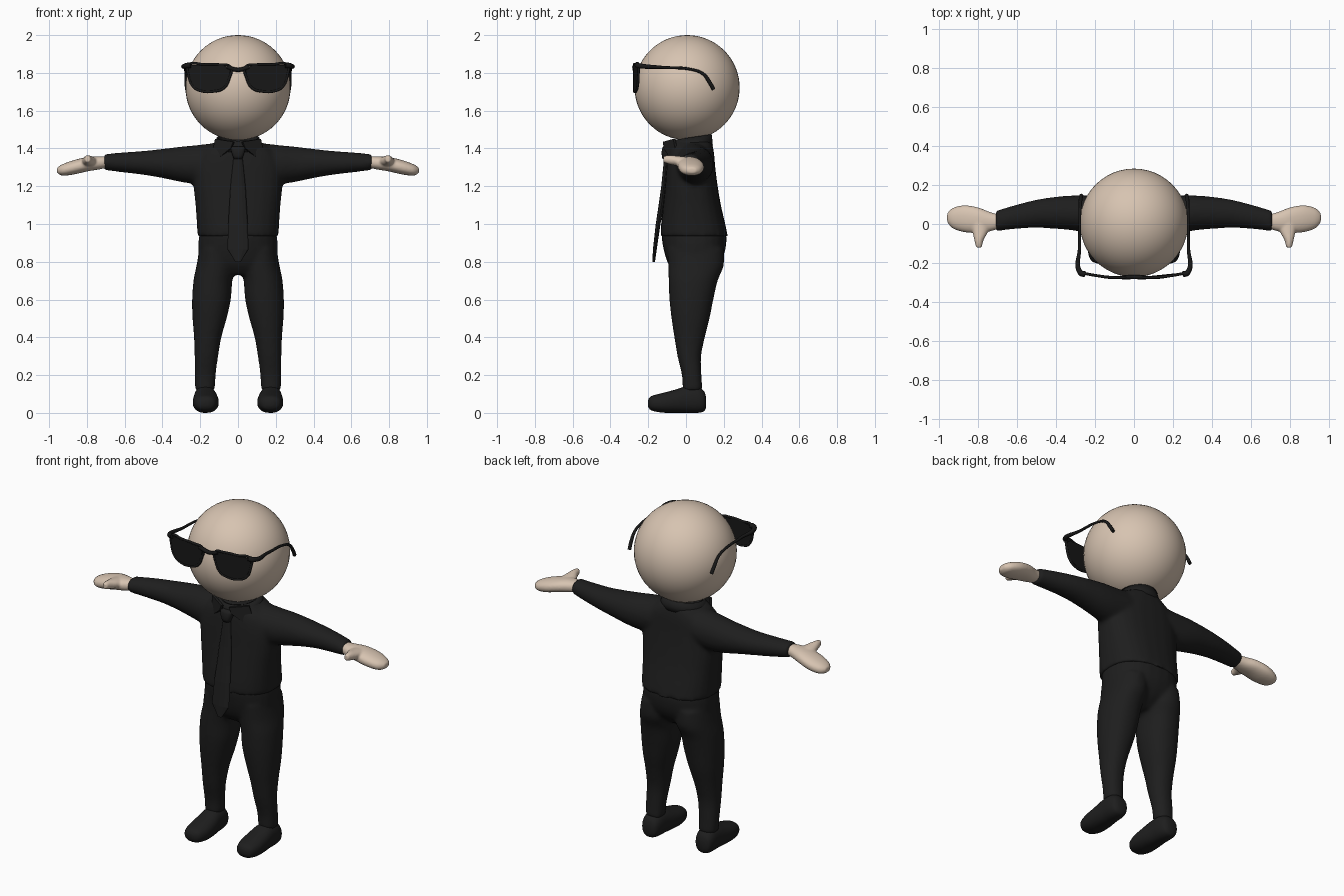
import bpy, bmesh, math
from mathutils import Vector

if "Cube" in bpy.data.objects:
    bpy.data.objects.remove(bpy.data.objects["Cube"])


def material(name, r, g, b):
    m = bpy.data.materials.new(name)
    m.use_nodes = True
    m.diffuse_color = (r, g, b, 1)
    bsdf = m.node_tree.nodes["Principled BSDF"]
    bsdf.inputs["Base Color"].default_value = (r, g, b, 1)
    bsdf.inputs["Roughness"].default_value = 0.7
    return m


SKIN = material("beige skin", 0.68, 0.55, 0.44)
CLOTH = material("black cloth", 0.013, 0.013, 0.013)
GLASS = material("dark glass", 0.009, 0.009, 0.009)


def finish(bm, name, mat, smooth=True):
    bmesh.ops.recalc_face_normals(bm, faces=bm.faces)
    mesh = bpy.data.meshes.new(name)
    for f in bm.faces:
        f.smooth = smooth
    bm.to_mesh(mesh)
    bm.free()
    mesh.materials.append(mat)
    ob = bpy.data.objects.new(name, mesh)
    bpy.context.collection.objects.link(ob)
    return ob


def smooth_sections(rows, steps):
    """Catmull-Rom resampling of a list of section rows."""
    rows = [Vector(r) for r in rows]
    out = []
    for i in range(len(rows) - 1):
        a, b, c, d = rows[max(i - 1, 0)], rows[i], rows[i + 1], rows[min(i + 2, len(rows) - 1)]
        for k in range(steps):
            t = k / steps
            out.append(b + (c - a) * (t / 2) + (a * 2 - b * 5 + c * 4 - d) * (t * t / 2)
                       + (b * 3 - a - c * 3 + d) * (t ** 3 / 2))
    return out + [rows[-1]]


def loft(bm, axis, rows, side=1, power=1.0, steps=4, count=24):
    """Rows are (position, low and high of each remaining axis)."""
    u, v = [i for i in range(3) if i != axis]
    rings = []
    for t, u0, u1, v0, v1 in smooth_sections(rows, steps):
        ring = []
        for k in range(count):
            a = math.tau * k / count
            c, s = math.cos(a), math.sin(a)
            p = [0, 0, 0]
            p[axis] = t
            p[u] = (u0 + u1) / 2 + (u1 - u0) / 2 * math.copysign(abs(c) ** power, c)
            p[v] = (v0 + v1) / 2 + (v1 - v0) / 2 * math.copysign(abs(s) ** power, s)
            ring.append(bm.verts.new((p[0] * side, p[1], p[2])))
        rings.append(ring)
    for lo, hi in zip(rings, rings[1:]):
        for k in range(count):
            n = (k + 1) % count
            bm.faces.new((lo[k], lo[n], hi[n], hi[k]))
    bm.faces.new(rings[0])
    bm.faces.new(rings[-1])


def fuse(ob, voxel, rounds):
    """Blend overlapping shells into one soft surface."""
    m = ob.modifiers.new("fuse", 'REMESH')
    m.mode = 'VOXEL'
    m.voxel_size = voxel
    m.use_smooth_shade = True
    s = ob.modifiers.new("soften", 'SMOOTH')
    s.factor = 0.5
    s.iterations = rounds


def tube(name, points, radius, mat, cyclic=False, radii=None):
    cu = bpy.data.curves.new(name, 'CURVE')
    cu.dimensions = '3D'
    cu.bevel_depth = radius
    cu.bevel_resolution = 2
    cu.resolution_u = 6
    sp = cu.splines.new('BEZIER')
    sp.bezier_points.add(len(points) - 1)
    for i, (bp, p) in enumerate(zip(sp.bezier_points, points)):
        bp.co = p
        bp.handle_left_type = bp.handle_right_type = 'AUTO'
        bp.radius = radii[i] if radii else 1
    sp.use_cyclic_u = cyclic
    cu.use_fill_caps = True
    cu.materials.append(mat)
    ob = bpy.data.objects.new(name, cu)
    bpy.context.collection.objects.link(ob)
    return ob


# Head
bm = bmesh.new()
bmesh.ops.create_uvsphere(bm, u_segments=48, v_segments=32, radius=0.278)
bmesh.ops.translate(bm, verts=bm.verts, vec=(0, 0.006, 1.722))
finish(bm, "head", SKIN)

# Shirt: torso and sleeves blended together
bm = bmesh.new()
loft(bm, 2, [(0.935, -.215, .215, -.135, .222), (1.0, -.218, .218, -.132, .208),
             (1.1, -.225, .225, -.122, .185), (1.2, -.235, .235, -.112, .168),
             (1.3, -.235, .235, -.104, .155), (1.38, -.2, .2, -.095, .148),
             (1.44, -.11, .11, -.08, .135)], power=0.8)
sleeve = [(0.08, -.06, .14, 1.22, 1.435), (.2, -.055, .145, 1.21, 1.42),
          (.3, -.035, .147, 1.222, 1.41), (.4, -.025, .14, 1.243, 1.398),
          (.5, -.02, .125, 1.26, 1.387), (.6, -.025, .1, 1.272, 1.38),
          (.71, -.038, .068, 1.286, 1.37)]
for side in (1, -1):
    loft(bm, 0, sleeve, side)
fuse(finish(bm, "shirt", CLOTH), 0.011, 8)

# Trousers: hips and two legs blended together
bm = bmesh.new()
loft(bm, 2, [(0.73, -.12, .12, -.05, .1), (.78, -.195, .195, -.09, .165),
             (.85, -.21, .21, -.115, .205), (.94, -.206, .206, -.13, .214),
             (.98, -.19, .19, -.12, .19)], power=0.85)
leg = [(0.12, .122, .227, -.018, .088), (.2, .118, .23, -.022, .082),
       (.3, .105, .23, -.045, .08), (.4, .088, .233, -.062, .1),
       (.5, .06, .241, -.077, .125), (.6, .038, .243, -.088, .145),
       (.7, .03, .236, -.092, .168), (.78, .015, .22, -.095, .2),
       (.87, .02, .205, -.1, .2)]
for side in (1, -1):
    loft(bm, 2, leg, side, 0.92)
fuse(finish(bm, "trousers", CLOTH), 0.011, 6)

# Shoes
shoe = [(-0.202, .155, .19, .035, .065), (-.185, .122, .222, .014, .088),
        (-.13, .104, .238, .002, .104), (-.06, .104, .238, 0, .122),
        (0, .112, .234, 0, .14), (.06, .118, .232, 0, .14),
        (.095, .13, .222, .008, .115), (.107, .15, .2, .03, .08)]
for side, label in ((1, "left"), (-1, "right")):
    bm = bmesh.new()
    loft(bm, 1, shoe, side, 0.85)
    finish(bm, label + "_shoe", CLOTH)

# Mitten hands with thumbs
palm = [(0.69, -.022, .048, 1.298, 1.358), (.74, -.038, .062, 1.288, 1.358),
        (.8, -.046, .085, 1.278, 1.354), (.87, -.042, .096, 1.262, 1.338),
        (.93, -.022, .082, 1.256, 1.316), (.958, .01, .055, 1.27, 1.298)]
thumb = [(0.03, .735, .84, 1.295, 1.352), (-.04, .75, .828, 1.306, 1.36),
         (-.085, .772, .818, 1.315, 1.364), (-.12, .78, .81, 1.326, 1.36)]
for side, label in ((1, "left"), (-1, "right")):
    bm = bmesh.new()
    loft(bm, 0, palm, side, 0.9)
    loft(bm, 1, thumb, side)
    fuse(finish(bm, label + "_hand", SKIN), 0.006, 5)

# Standing collar band, higher at the back
bm = bmesh.new()
rings = []
for rx, ry, low in ((.135, .122, 1.395), (.128, .12, 1.42), (.112, .116, 1.455)):
    ring = []
    for k in range(40):
        a = math.tau * k / 40
        y = 0.02 + ry * math.sin(a)
        ring.append(bm.verts.new((rx * math.cos(a), y, low + 0.15 * y)))
    rings.append(ring)
for lo, hi in zip(rings, rings[1:]):
    for k in range(40):
        n = (k + 1) % 40
        bm.faces.new((lo[k], lo[n], hi[n], hi[k]))
band = finish(bm, "collar_band", CLOTH)
band.modifiers.new("thickness", 'SOLIDIFY').thickness = 0.012

# Folded collar points
wing = [(.022, 1.435), (.035, 1.402), (.092, 1.355), (.13, 1.392), (.118, 1.45)]
for side, label in ((1, "left"), (-1, "right")):
    bm = bmesh.new()
    bm.faces.new([bm.verts.new((side * x, -0.118 + 4 * x * x, z)) for x, z in wing])
    ob = finish(bm, label + "_collar_point", CLOTH, False)
    m = ob.modifiers.new("thickness", 'SOLIDIFY')
    m.thickness = 0.014
    m.offset = 0

# Necktie blade and knot
bm = bmesh.new()
loft(bm, 2, [(0.8, -.014, .014, -.178, -.164), (.865, -.056, .056, -.175, -.155),
             (1.0, -.052, .052, -.16, -.135), (1.1, -.046, .046, -.145, -.115),
             (1.2, -.04, .04, -.131, -.105), (1.35, -.024, .024, -.116, -.09)],
     steps=1, count=12)
finish(bm, "tie_blade", CLOTH, False)
bm = bmesh.new()
loft(bm, 2, [(1.345, -.022, .022, -.125, -.08), (1.38, -.035, .035, -.13, -.08),
             (1.41, -.04, .04, -.122, -.07)], power=0.7, steps=2, count=16)
finish(bm, "tie_knot", CLOTH)

# Sunglasses: lens plates, rims, bridge and arms
outline = [(.04, 1.83), (.1, 1.844), (.18, 1.845), (.262, 1.84), (.262, 1.79),
           (.235, 1.725), (.19, 1.703), (.13, 1.702), (.075, 1.72), (.047, 1.77)]
for side, label in ((1, "left"), (-1, "right")):
    front = [(side * x, -0.274 + 0.18 * max(0, x - .14), z) for x, z in outline]
    bm = bmesh.new()
    bm.faces.new([bm.verts.new(p) for p in front])
    lens = finish(bm, label + "_lens", GLASS, False)
    m = lens.modifiers.new("thickness", 'SOLIDIFY')
    m.thickness = 0.008
    m.offset = 0
    tube(label + "_rim", front, 0.007, GLASS, True)
    arm = [(.25, -.258, 1.842), (.275, -.25, 1.838), (.279, -.12, 1.829), (.278, .03, 1.818),
           (.276, .09, 1.795), (.274, .125, 1.75), (.27, .147, 1.712)]
    tube(label + "_glasses_arm", [(side * x, y, z) for x, y, z in arm], 0.01, GLASS,
         radii=(1.5, 1.4, 0.8, 0.7, 0.8, 1, 1))
tube("bridge", [(-.06, -.274, 1.832), (0, -.272, 1.816), (.06, -.274, 1.832)], 0.011, GLASS)
